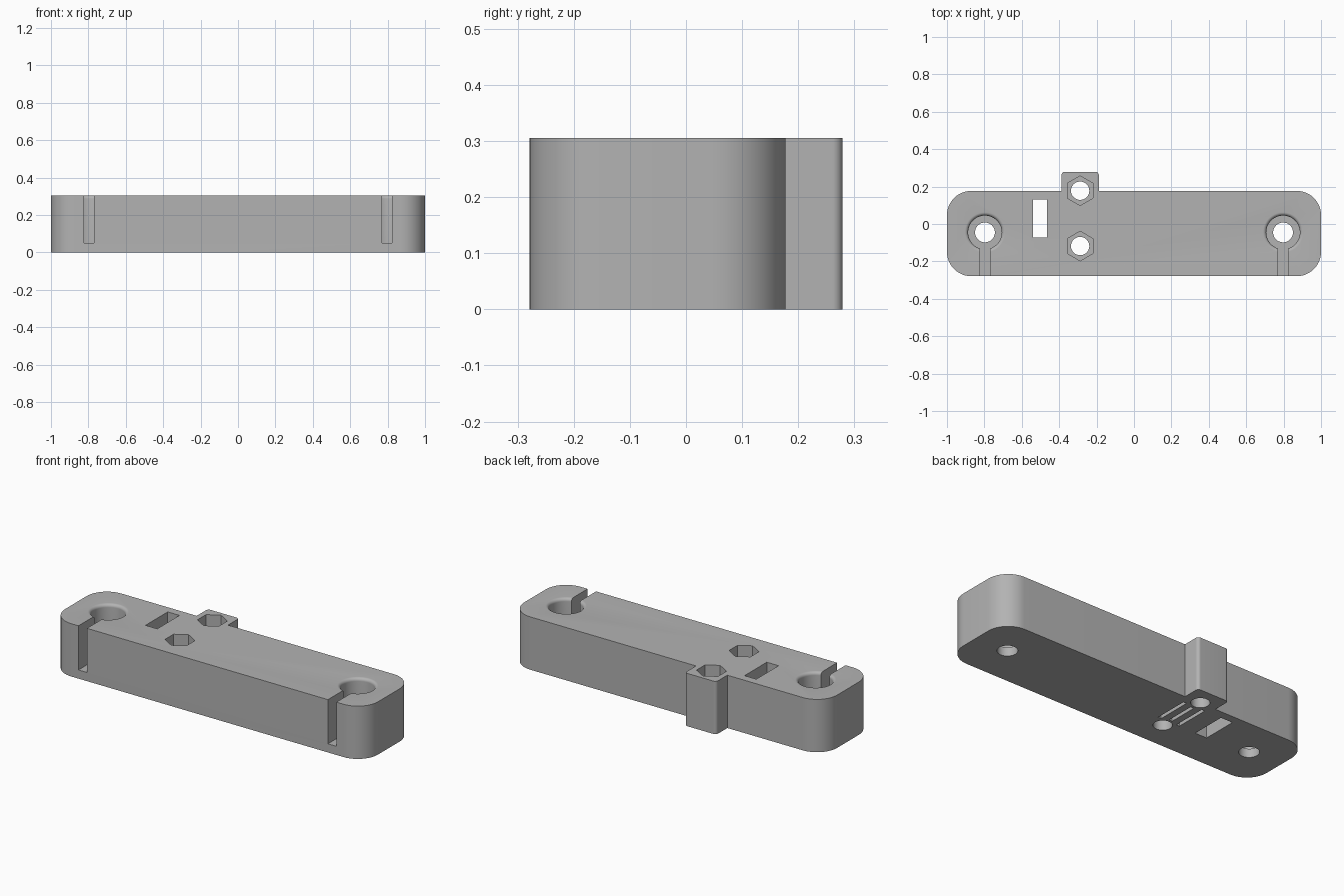
import bpy
import bmesh
from math import cos, sin, pi, radians
from mathutils import Vector

default = bpy.data.objects.get("Cube")
if default:
    bpy.data.objects.remove(default, do_unlink=True)

HEIGHT = 0.305
FLOOR = 0.05      # floor of the bores and clamp slots
OVER = 0.05       # how far cutters reach past the surface

grey = bpy.data.materials.new("light grey plastic")
grey.use_nodes = True
colour = (0.45, 0.45, 0.45, 1)
grey.diffuse_color = colour
grey.node_tree.nodes["Principled BSDF"].inputs["Base Color"].default_value = colour


def make_object(name, bm):
    bmesh.ops.recalc_face_normals(bm, faces=bm.faces)
    mesh = bpy.data.meshes.new(name)
    bm.to_mesh(mesh)
    bm.free()
    mesh.materials.append(grey)
    obj = bpy.data.objects.new(name, mesh)
    bpy.context.collection.objects.link(obj)
    return obj


def prism(name, outline, z0, z1):
    bm = bmesh.new()
    face = bm.faces.new([bm.verts.new((x, y, z0)) for x, y in outline])
    new = bmesh.ops.extrude_face_region(bm, geom=[face])["geom"]
    verts = [v for v in new if isinstance(v, bmesh.types.BMVert)]
    bmesh.ops.translate(bm, verts=verts, vec=(0, 0, z1 - z0))
    return make_object(name, bm)


def rectangle(x0, x1, y0, y1):
    return [(x0, y0), (x1, y0), (x1, y1), (x0, y1)]


def polygon(cx, cy, r, sides):
    # First corner points along +y
    return [(cx + r * sin(2 * pi * i / sides), cy + r * cos(2 * pi * i / sides))
            for i in range(sides)]


def rounded(corners, steps=12):
    # Right-angled outline with a fillet radius per corner
    points = []
    for i, (x, y, r) in enumerate(corners):
        p = Vector((x, y))
        if r == 0:
            points.append((x, y))
            continue
        a = (Vector(corners[i - 1][:2]) - p).normalized()
        b = (Vector(corners[(i + 1) % len(corners)][:2]) - p).normalized()
        for k in range(steps + 1):
            t = pi / 2 * k / steps
            points.append(tuple(p + a * r * (1 - sin(t)) + b * r * (1 - cos(t))))
    return points


def lathe(name, cx, cy, profile, sides=64):
    bm = bmesh.new()
    rings = [[bm.verts.new((x, y, z)) for x, y in polygon(cx, cy, r, sides)]
             for r, z in profile]
    for low, high in zip(rings, rings[1:]):
        for i in range(sides):
            j = (i + 1) % sides
            bm.faces.new((low[i], low[j], high[j], high[i]))
    bm.faces.new(rings[0])
    bm.faces.new(rings[-1])
    return make_object(name, bm)


# Bar with rounded ends and a square tab on the back
R, T = 0.13, 0.018
BACK, FRONT = 0.177, -0.279
body = prism("mounting_bar", rounded([
    (-1, FRONT, R), (1, FRONT, R), (1, BACK, R),
    (-0.188, BACK, 0), (-0.188, 0.279, T), (-0.388, 0.279, T), (-0.388, BACK, 0),
    (-1, BACK, R)]), 0, HEIGHT)

cutters = []

# Flared bores with a through hole and a clamp slot at each end
fillet = 0.018
flare = [(0.09 + fillet * (1 - cos(t)), HEIGHT - fillet * (1 - sin(t)))
         for t in [pi / 2 * k / 8 for k in range(9)]]
for x in (-0.797, 0.797):
    y = -0.045
    cutters.append(lathe("bore_cutter", x, y,
                         [(0.09, FLOOR)] + flare + [(0.108, HEIGHT + OVER)]))
    cutters.append(prism("hole_cutter", polygon(x, y, 0.053, 48), -OVER, 0.2))
    cutters.append(prism("slot_cutter",
                         rectangle(x - 0.027, x + 0.027, FRONT - OVER, y),
                         FLOOR, HEIGHT + OVER))

# Hexagonal nut pockets over round screw holes
SCREW_X = -0.288
for y in (0.178, -0.118):
    cutters.append(prism("nut_cutter", polygon(SCREW_X, y, 0.079, 6),
                         0.18, HEIGHT + OVER))
    cutters.append(prism("screw_cutter", polygon(SCREW_X, y, 0.049, 48), -OVER, 0.25))

# Rectangular window
cutters.append(prism("window_cutter", rectangle(-0.54, -0.465, -0.073, 0.13),
                     -OVER, HEIGHT + OVER))

# Three blind slits in the underside between the screw holes
for dx in (-0.06, 0, 0.06):
    x = SCREW_X + dx
    half = 0.1 if dx else 0.085
    cutters.append(prism("slit_cutter",
                         rectangle(x - 0.01, x + 0.01, 0.03 - half, 0.03 + half),
                         -OVER, 0.1))

# Apply the cuts, then drop the cutters
bpy.context.view_layer.objects.active = body
body.select_set(True)
for cutter in cutters:
    cut = body.modifiers.new("cut", "BOOLEAN")
    cut.operation = "DIFFERENCE"
    cut.solver = "EXACT"
    cut.object = cutter
    bpy.ops.object.modifier_apply(modifier=cut.name)
    bpy.data.objects.remove(cutter, do_unlink=True)

bpy.ops.object.shade_smooth_by_angle(angle=radians(30))
